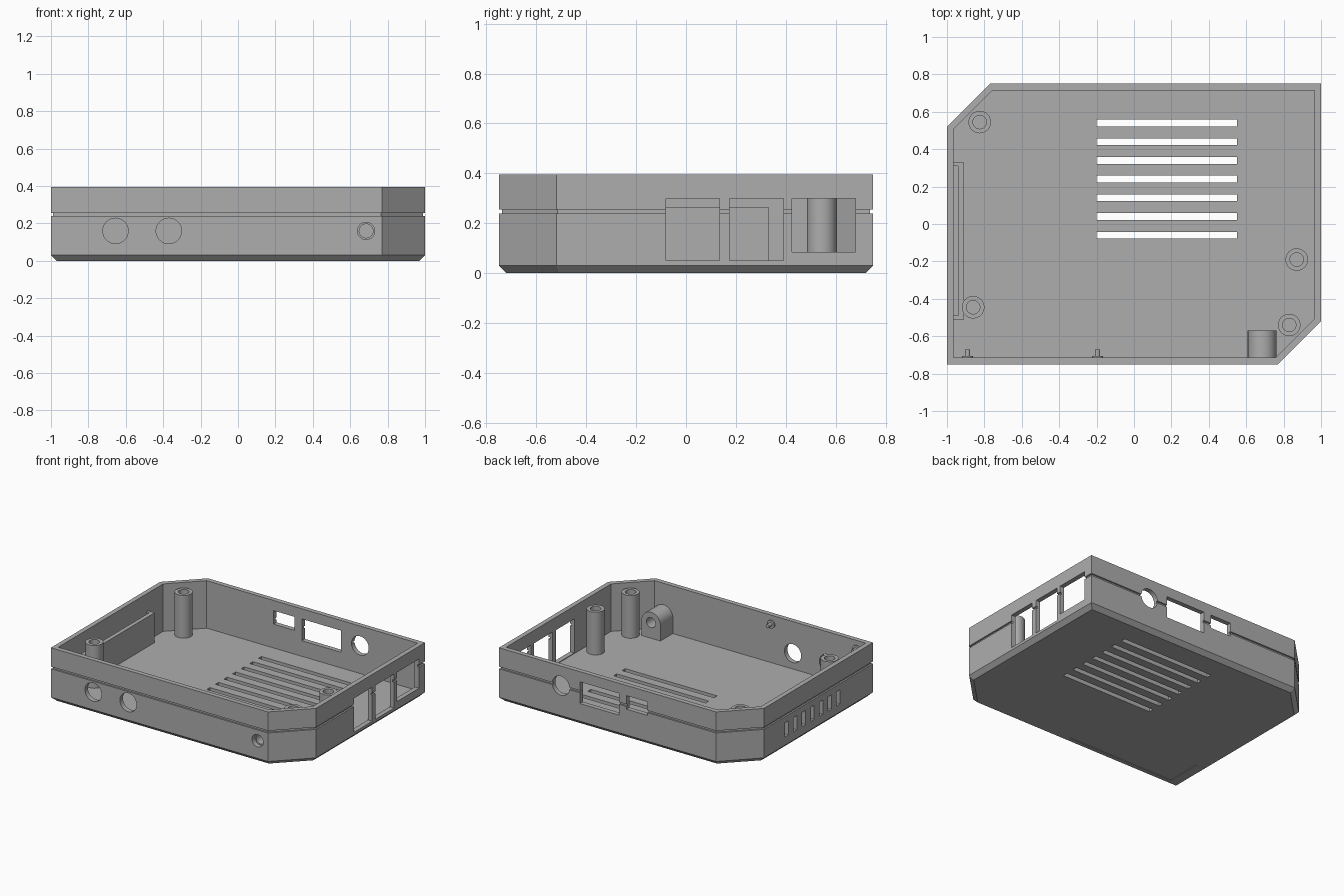
import bpy, bmesh, math
from mathutils import Matrix

if "Cube" in bpy.data.objects:
    bpy.data.objects.remove(bpy.data.objects["Cube"])

grey = bpy.data.materials.new("plain grey")
grey.diffuse_color = (0.42, 0.42, 0.42, 1)
grey.use_nodes = True
grey.node_tree.nodes["Principled BSDF"].inputs["Base Color"].default_value = grey.diffuse_color
WALL, FLOOR, TOP = 0.035, 0.045, 0.395


def make(name, bm):
    bmesh.ops.recalc_face_normals(bm, faces=bm.faces)
    me = bpy.data.meshes.new(name)
    bm.to_mesh(me)
    bm.free()
    ob = bpy.data.objects.new(name, me)
    bpy.context.collection.objects.link(ob)
    me.materials.append(grey)
    return ob


def add_box(bm, x0, x1, y0, y1, z0, z1):
    m = Matrix.Translation(((x0 + x1) / 2, (y0 + y1) / 2, (z0 + z1) / 2))
    bmesh.ops.create_cube(bm, size=1, matrix=m @ Matrix.Diagonal((x1 - x0, y1 - y0, z1 - z0, 1)))


def add_rod(bm, centre, r, length, axis='Z', seg=40):
    rot = Matrix.Rotation(math.pi / 2, 4, 'X') if axis == 'Y' else Matrix()
    bmesh.ops.create_cone(bm, cap_ends=True, segments=seg, radius1=r, radius2=r,
                          depth=length, matrix=Matrix.Translation(centre) @ rot)


def cut(ob, bm):
    """Subtract a set of non-touching solids, then bake the result."""
    tool = make("cutter", bm)
    tool.hide_render = True
    mod = ob.modifiers.new("cut", 'BOOLEAN')
    mod.operation, mod.solver, mod.object = 'DIFFERENCE', 'EXACT', tool
    bpy.context.view_layer.objects.active = ob
    bpy.ops.object.modifier_apply(modifier=mod.name)
    bpy.data.objects.remove(tool)


def smooth(ob):
    bpy.ops.object.select_all(action='DESELECT')
    ob.select_set(True)
    bpy.context.view_layer.objects.active = ob
    bpy.ops.object.shade_smooth_by_angle(angle=math.radians(30))


def outline(d):
    """Six-sided footprint with two cut corners, moved inwards by d."""
    x, y, c = 1 - d, 0.75 - d, 0.23 - d * (2 - math.sqrt(2))
    half = [(x, y), (-x + c, y), (-x, y - c)]
    return half + [(-a, -b) for a, b in half]


# Tray shell: chamfered base, groove round the outside, open top
bm = bmesh.new()
rings = []
for z, d in [(0, 0.03), (0.03, 0), (0.24, 0), (0.24, 0.012), (0.256, 0.012),
             (0.256, 0), (TOP, 0), (TOP, WALL), (FLOOR, WALL)]:
    rings.append([bm.verts.new((x, y, z)) for x, y in outline(d)])
for a, b in zip(rings, rings[1:]):
    for i in range(6):
        j = (i + 1) % 6
        bm.faces.new((a[i], a[j], b[j], b[i]))
bm.faces.new(rings[0])
bm.faces.new(rings[-1])
tray = make("tray_shell", bm)

# Openings in floor and walls
bm = bmesh.new()
for i in range(7):
    y = 0.54 - 0.1 * i
    add_box(bm, -0.2, 0.55, y - 0.018, y + 0.018, -0.1, 0.15)      # floor vents
    y = 0.255 - 0.1 * i
    add_box(bm, -1.1, -0.952, y - 0.02, y + 0.02, 0.09, 0.195)     # left vents
for y0, y1, z0 in [(-0.08, 0.135, 0.05), (0.175, 0.39, 0.05), (0.425, 0.68, 0.085)]:
    add_box(bm, 0.94, 1.1, y0, y1, z0, 0.30)                       # right windows
add_box(bm, 0.02, 0.34, 0.69, 0.8, 0.16, 0.32)                     # back ports
add_box(bm, -0.21, -0.04, 0.69, 0.8, 0.22, 0.32)
add_rod(bm, (0.495, 0.75, 0.25), 0.07, 0.12, 'Y')
for x, r in [(-0.655, 0.068), (-0.37, 0.068), (0.685, 0.046)]:     # front holes
    add_rod(bm, (x, -0.75, 0.16), r, 0.12, 'Y')
add_box(bm, -0.9, -0.02, -0.69, -0.42, -0.1, 0.004)                # label recess
cut(tray, bm)
smooth(tray)

# Hollow screw posts
for i, (x, y) in enumerate([(-0.825, 0.545), (-0.86, -0.445), (0.87, -0.19), (0.83, -0.54)]):
    bm = bmesh.new()
    add_rod(bm, (x, y, 0.2), 0.06, 0.32)
    post = make(f"screw_post_{i + 1}", bm)
    bm = bmesh.new()
    add_rod(bm, (x, y, 0.3), 0.036, 0.4)
    cut(post, bm)
    smooth(post)

# Round-topped boss behind the small front hole
bm = bmesh.new()
arc = [(0.685 + 0.077 * math.cos(math.pi * i / 24), 0.16 + 0.077 * math.sin(math.pi * i / 24))
       for i in range(25)]
section = [(0.762, FLOOR - 0.005)] + arc + [(0.608, FLOOR - 0.005)]
face = bm.faces.new([bm.verts.new((x, -0.715, z)) for x, z in section])
ext = bmesh.ops.extrude_face_region(bm, geom=[face])["geom"]
bmesh.ops.translate(bm, vec=(0, 0.145, 0), verts=[v for v in ext if isinstance(v, bmesh.types.BMVert)])
if face.is_valid and len([e for e in face.edges if e.is_boundary]):
    bmesh.ops.holes_fill(bm, edges=bm.edges)
boss = make("jack_boss", bm)
bm = bmesh.new()
add_rod(bm, (0.685, -0.64, 0.16), 0.037, 0.4, 'Y')
cut(boss, bm)
smooth(boss)

# Card pocket along the left wall
bm = bmesh.new()
add_box(bm, -0.94, -0.91, -0.51, 0.33, FLOOR - 0.005, 0.265)
add_box(bm, -0.97, -0.94, 0.31, 0.33, FLOOR - 0.005, 0.265)
add_box(bm, -0.97, -0.94, -0.51, -0.49, FLOOR - 0.005, 0.265)
make("card_pocket", bm)

# Small locating pins inside the front wall
for i, x in enumerate((-0.89, -0.195)):
    bm = bmesh.new()
    add_rod(bm, (x, -0.711, 0.33), 0.03, 0.012, 'Y', 24)
    add_rod(bm, (x, -0.69, 0.33), 0.014, 0.04, 'Y', 24)
    smooth(make(f"locating_pin_{i + 1}", bm))
